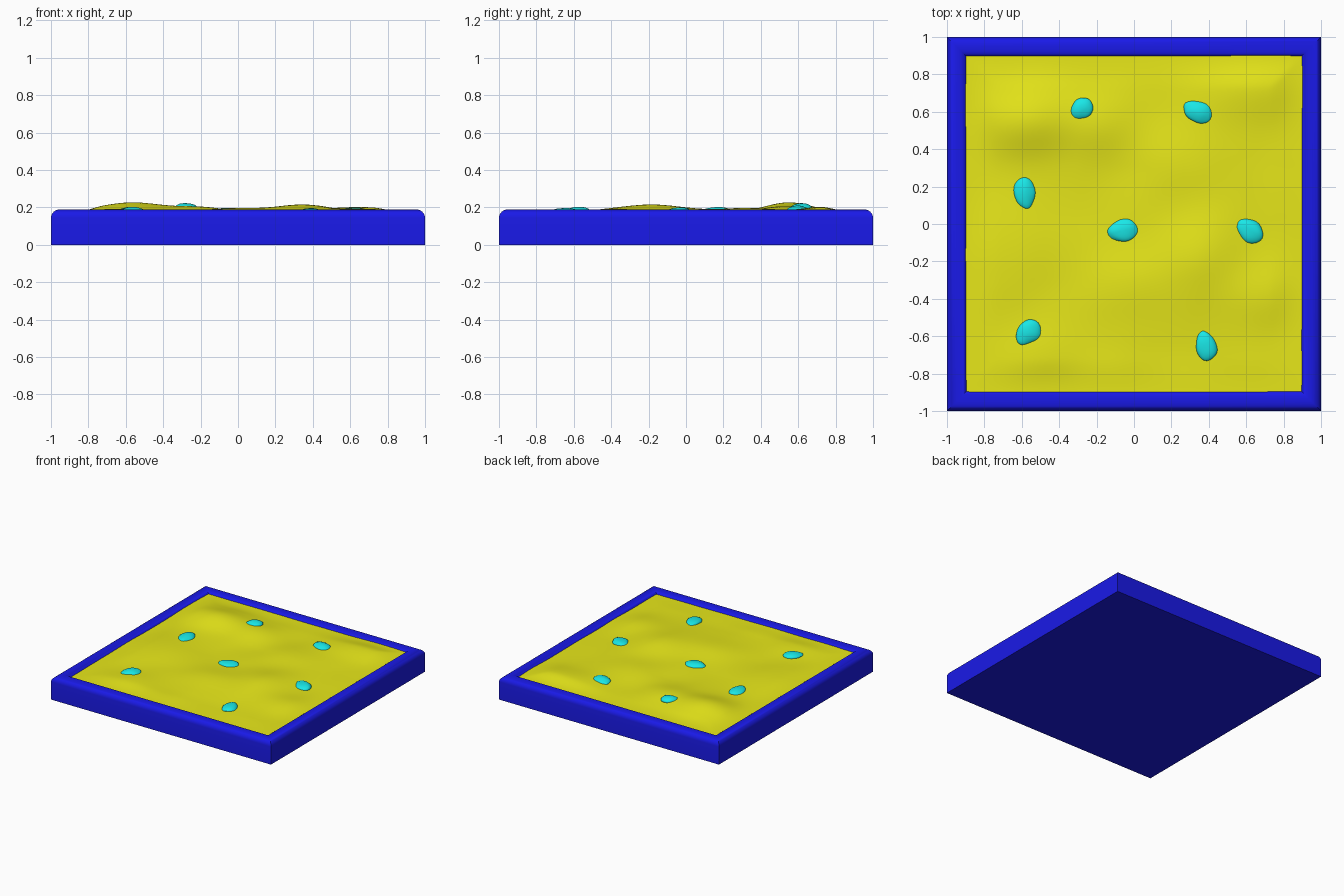
import bpy, bmesh, math
from mathutils import noise, Vector

if "Cube" in bpy.data.objects:
    bpy.data.objects.remove(bpy.data.objects["Cube"])


def material(name, color):
    m = bpy.data.materials.new(name)
    m.diffuse_color = (*color, 1)
    m.use_nodes = True
    m.node_tree.nodes["Principled BSDF"].inputs["Base Color"].default_value = m.diffuse_color
    return m


def make_object(name, bm, mat):
    bmesh.ops.recalc_face_normals(bm, faces=bm.faces)
    mesh = bpy.data.meshes.new(name)
    bm.to_mesh(mesh)
    bm.free()
    ob = bpy.data.objects.new(name, mesh)
    bpy.context.collection.objects.link(ob)
    mesh.materials.append(mat)
    bpy.ops.object.select_all(action='DESELECT')
    ob.select_set(True)
    bpy.context.view_layer.objects.active = ob
    bpy.ops.object.shade_smooth_by_angle(angle=math.radians(35))
    return ob


blue = material("tray_blue", (0.01, 0.01, 0.8))
yellow = material("sand_yellow", (0.8, 0.8, 0.01))
cyan = material("pebble_cyan", (0.01, 0.8, 0.8))

# Tray: a rounded rim profile (half size, height) swept round a square, closed below
arc = [math.radians(a) for a in range(0, 91, 15)]
profile = [(1, 0)]
profile += [(0.95 + 0.05 * math.cos(a), 0.145 + 0.045 * math.sin(a)) for a in arc]
profile += [(0.935 - 0.045 * math.sin(a), 0.145 + 0.045 * math.cos(a)) for a in arc]
profile += [(0.89, 0.05)]
bm = bmesh.new()
rings = [[bm.verts.new((sx * s, sy * s, z)) for sx, sy in ((-1, -1), (1, -1), (1, 1), (-1, 1))]
         for s, z in profile]
for r0, r1 in zip(rings, rings[1:]):
    for i in range(4):
        j = (i + 1) % 4
        bm.faces.new((r0[i], r0[j], r1[j], r1[i]))
bm.faces.new(rings[0])
bm.faces.new(rings[-1])
make_object("tray", bm, blue)

# Dunes: x, y, height, x spread, y spread
dunes = [(-0.57, 0.56, 0.052, 0.17, 0.13), (-0.2, 0.52, 0.028, 0.13, 0.12),
         (0.35, -0.17, 0.036, 0.16, 0.17), (0.33, 0.32, 0.024, 0.2, 0.16),
         (0.0, -0.35, 0.026, 0.2, 0.15), (-0.6, -0.15, 0.02, 0.16, 0.2),
         (0.65, 0.72, 0.032, 0.2, 0.12), (0.65, -0.4, 0.02, 0.15, 0.12),
         (-0.45, -0.75, 0.015, 0.2, 0.12)]


def sand_height(x, y):
    z = 0.172 + 0.008 * noise.noise(Vector((x * 3.2, y * 3.2, 4.3)))
    for cx, cy, h, wx, wy in dunes:
        z += h * math.exp(-0.5 * (((x - cx) / wx) ** 2 + ((y - cy) / wy) ** 2))
    # settle towards the rim
    edge = min(1, max(0, (0.9 - max(abs(x), abs(y))) / 0.18))
    return 0.168 + (z - 0.168) * (0.35 + 0.65 * edge * edge * (3 - 2 * edge))


# Sand: undulating sheet that runs into the rim
bm = bmesh.new()
bmesh.ops.create_grid(bm, x_segments=100, y_segments=100, size=0.905)
for v in bm.verts:
    v.co.z = sand_height(v.co.x, v.co.y)
make_object("sand", bm, yellow)

# Pebbles: x, y, long radius, short radius, turn in degrees
pebbles = [(-0.28, 0.615, 0.065, 0.055, 30), (0.34, 0.6, 0.08, 0.058, -20),
           (-0.585, 0.165, 0.085, 0.058, 95), (-0.06, -0.035, 0.083, 0.06, 15),
           (0.615, -0.035, 0.083, 0.058, -40), (-0.565, -0.58, 0.078, 0.06, 45),
           (0.385, -0.65, 0.08, 0.056, -75)]
for n, (x, y, a, b, turn) in enumerate(pebbles, 1):
    bm = bmesh.new()
    bmesh.ops.create_uvsphere(bm, u_segments=28, v_segments=16, radius=1)
    for v in bm.verts:
        bump = 1 + 0.12 * noise.noise(v.co * 1.1 + Vector((n * 3.7, 0, 0)))
        v.co = Vector((v.co.x * a, v.co.y * b * (1 + 0.15 * v.co.x), v.co.z * 0.026)) * bump
    ob = make_object(f"pebble_{n}", bm, cyan)
    ob.location = (x, y, sand_height(x, y) - 0.004)
    ob.rotation_euler = (0, 0, math.radians(turn))
